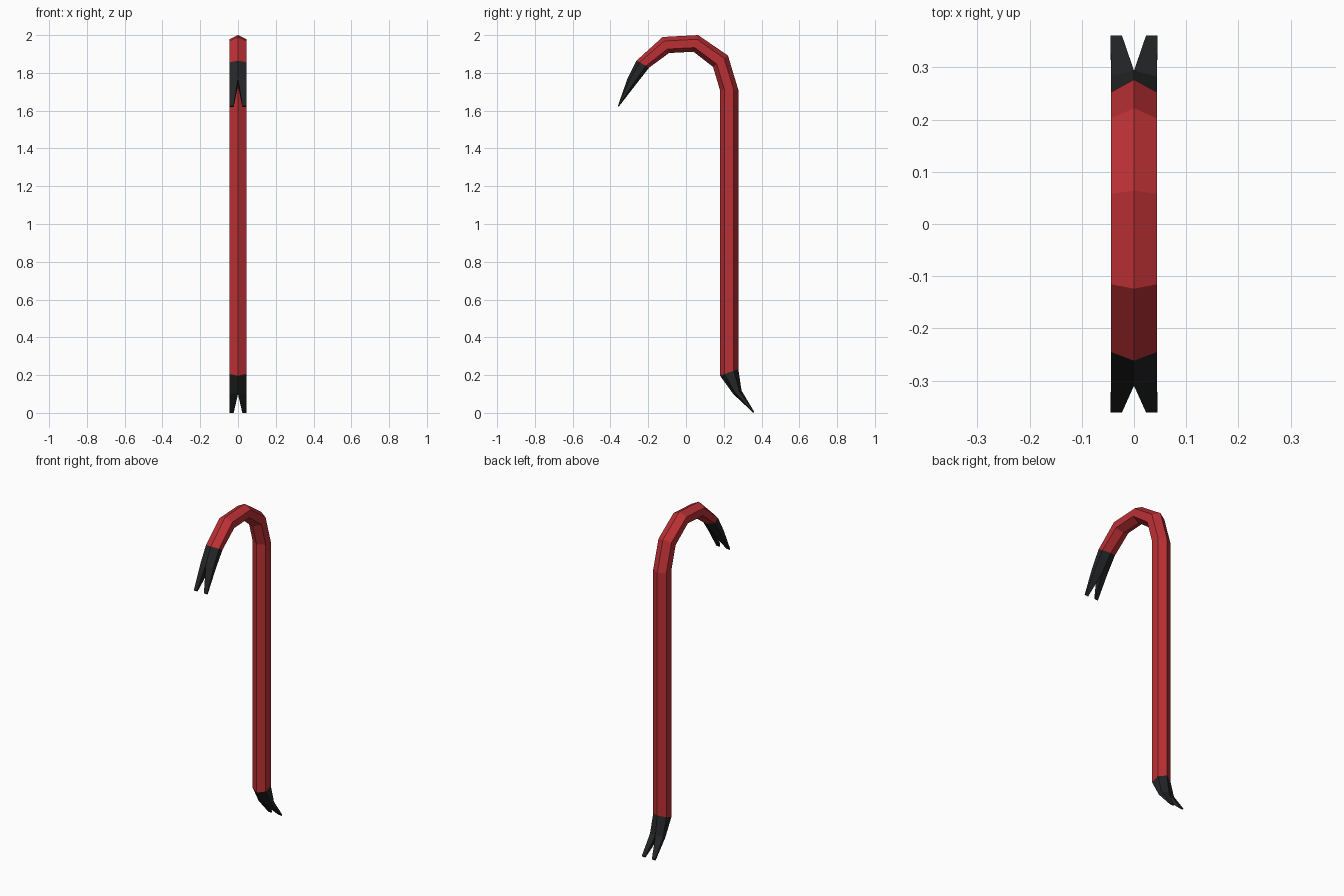
import bpy, bmesh
from mathutils import Vector

if "Cube" in bpy.data.objects:
    bpy.data.objects.remove(bpy.data.objects["Cube"])

HALF_W = 0.044   # half width across the flat sides


def material(name, colour):
    m = bpy.data.materials.new(name)
    m.diffuse_color = (*colour, 1)
    m.use_nodes = True
    m.node_tree.nodes["Principled BSDF"].inputs["Base Color"].default_value = m.diffuse_color
    return m


def hex_ring(bm, outer, inner):
    """Hexagon spanning the outer and inner ridge points, given as (y, z)."""
    o, i = Vector((0, *outer)), Vector((0, *inner))
    side = Vector((HALF_W, 0, 0))
    a, b = o.lerp(i, 0.25), o.lerp(i, 0.75)
    return [bm.verts.new(p) for p in (o, a + side, b + side, i, b - side, a - side)]


def bridge(bm, r1, r2):
    for k in range(6):
        n = (k + 1) % 6
        bm.faces.new((r1[k], r1[n], r2[n], r2[k]))


def finish(bm, name, mat):
    bmesh.ops.recalc_face_normals(bm, faces=bm.faces[:])
    me = bpy.data.meshes.new(name)
    bm.to_mesh(me)
    bm.free()
    me.materials.append(mat)
    bpy.context.collection.objects.link(bpy.data.objects.new(name, me))


def claw(name, base, mid, tip, mat):
    """Hexagonal root that splits at mid into two wedge prongs."""
    bm = bmesh.new()
    r1, r2 = hex_ring(bm, *base), hex_ring(bm, *mid)
    bridge(bm, r1, r2)
    for sx, idx in ((1, (0, 1, 2, 3)), (-1, (0, 5, 4, 3))):
        root = [r2[k] for k in idx]
        end = [bm.verts.new((sx * x, *p)) for x, p in
               ((0.023, tip[0]), (0.045, tip[0]), (0.045, tip[1]), (0.023, tip[1]))]
        for k in range(4):
            n = (k + 1) % 4
            bm.faces.new((root[k], root[n], end[n], end[k]))
        bm.faces.new(end)
    finish(bm, name, mat)


red = material("red_paint", (0.50, 0.03, 0.035))
black = material("black_steel", (0.018, 0.019, 0.02))

# Shaft and hook: (outer ridge, inner ridge) pairs in y, z
path = [((0.277, 0.232), (0.18, 0.197)),
        ((0.277, 1.71), (0.18, 1.708)),
        ((0.222, 1.892), (0.143, 1.832)),
        ((0.064, 2.0), (0.04, 1.912)),
        ((-0.124, 1.99), (-0.09, 1.905)),
        ((-0.262, 1.865), (-0.195, 1.828))]
bm = bmesh.new()
rings = [hex_ring(bm, *p) for p in path]
for r1, r2 in zip(rings, rings[1:]):
    bridge(bm, r1, r2)
finish(bm, "shaft", red)

# Forked ends
claw("hook_claw", path[-1], ((-0.31, 1.77), (-0.268, 1.735)),
     ((-0.361, 1.624), (-0.357, 1.620)), black)
claw("foot_claw", path[0], ((0.294, 0.118), (0.25, 0.1)),
     ((0.361, 0.006), (0.357, 0.0)), black)
